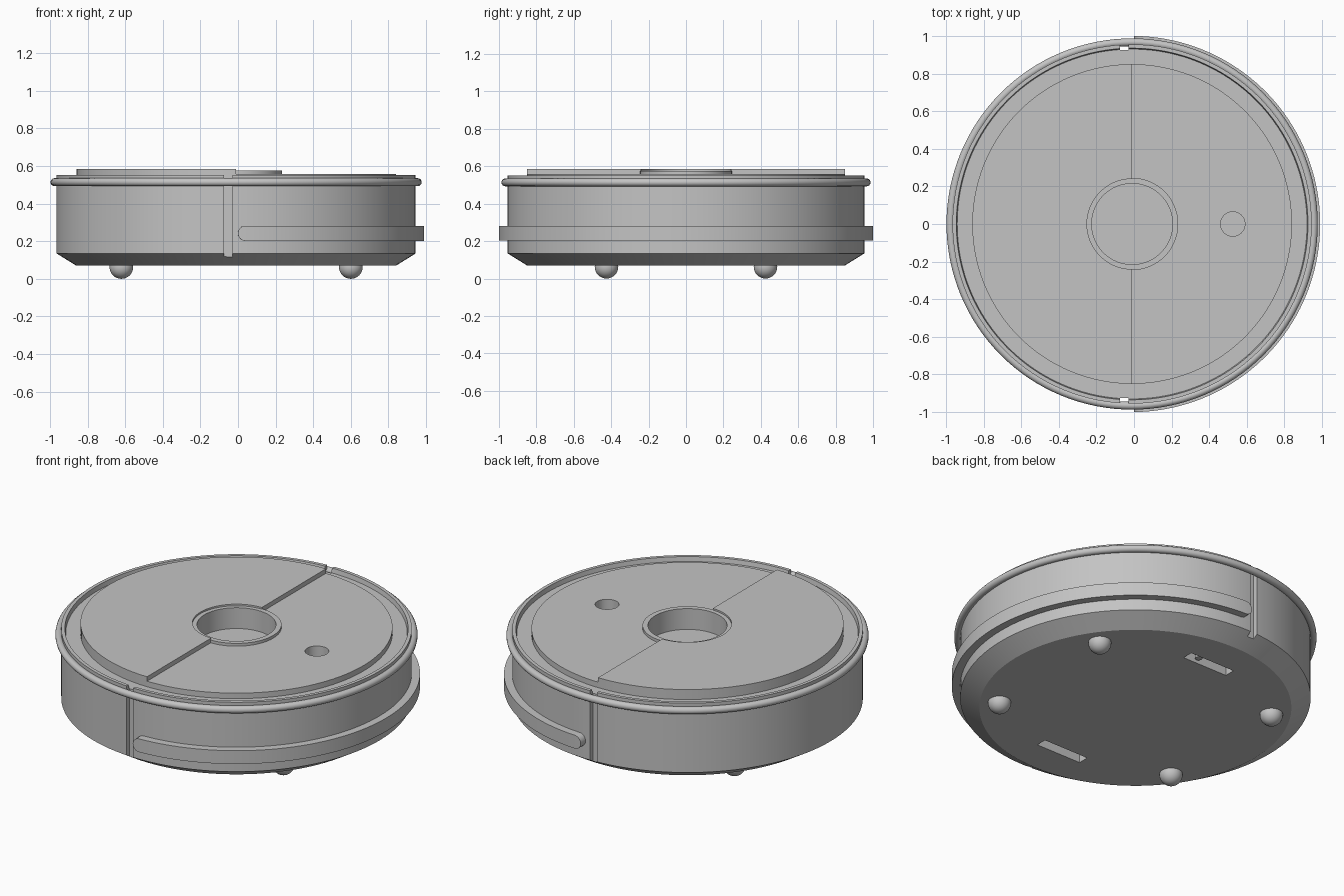
import bpy, bmesh
from math import sin, cos, pi, sqrt, asin

cube = bpy.data.objects.get("Cube")
if cube:
    bpy.data.objects.remove(cube)

CX = -0.01          # axis of the round body
SEGS = 128

grey = bpy.data.materials.new("plain_grey")
grey.use_nodes = True
grey.diffuse_color = (0.55, 0.55, 0.55, 1)
bsdf = grey.node_tree.nodes["Principled BSDF"]
bsdf.inputs["Base Color"].default_value = (0.55, 0.55, 0.55, 1)
bsdf.inputs["Roughness"].default_value = 0.6


def finish(name, bm):
    """Turn a bmesh into a named, coloured object."""
    bmesh.ops.remove_doubles(bm, verts=bm.verts, dist=1e-5)
    bmesh.ops.recalc_face_normals(bm, faces=bm.faces)
    mesh = bpy.data.meshes.new(name)
    bm.to_mesh(mesh)
    bm.free()
    mesh.materials.append(grey)
    obj = bpy.data.objects.new(name, mesh)
    bpy.context.collection.objects.link(obj)
    return obj


def activate(obj):
    bpy.ops.object.select_all(action='DESELECT')
    obj.select_set(True)
    bpy.context.view_layer.objects.active = obj


def smooth(obj):
    activate(obj)
    bpy.ops.object.shade_smooth_by_angle(angle=pi / 6)


def lathe(name, profile, closed=False):
    """Spin an (r, z) profile around the body axis."""
    bm = bmesh.new()
    verts = [bm.verts.new((CX + r, 0, z)) for r, z in profile]
    edges = [bm.edges.new(p) for p in zip(verts, verts[1:])]
    if closed:
        edges.append(bm.edges.new((verts[-1], verts[0])))
    bmesh.ops.spin(bm, geom=verts + edges, cent=(CX, 0, 0), axis=(0, 0, 1),
                   angle=2 * pi, steps=SEGS)
    return finish(name, bm)


def box(name, centre, size):
    bm = bmesh.new()
    bmesh.ops.create_cube(bm, size=1)
    bmesh.ops.scale(bm, vec=size, verts=bm.verts)
    bmesh.ops.translate(bm, vec=centre, verts=bm.verts)
    return finish(name, bm)


def cylinder(name, centre, radius, height):
    bm = bmesh.new()
    bmesh.ops.create_cone(bm, cap_ends=True, segments=40, radius1=radius,
                          radius2=radius, depth=height)
    bmesh.ops.translate(bm, vec=centre, verts=bm.verts)
    return finish(name, bm)


def cut(obj, cutter):
    """Subtract the cutter, then remove it."""
    mod = obj.modifiers.new("cut", 'BOOLEAN')
    mod.operation = 'DIFFERENCE'
    mod.solver = 'EXACT'
    mod.object = cutter
    activate(obj)
    bpy.ops.object.modifier_apply(modifier=mod.name)
    bpy.data.objects.remove(cutter)


def half_plate(name, start, z0, z1):
    """Half of a flat ring, swept through half a turn."""
    bm = bmesh.new()
    steps = SEGS // 2
    ring = []
    for i in range(steps + 1):
        a = start + pi * i / steps
        ring.append([bm.verts.new((CX + r * cos(a), r * sin(a), z))
                     for r, z in ((0.24, z0), (0.85, z0), (0.85, z1), (0.24, z1))])
    for a, b in zip(ring, ring[1:]):
        for k in range(4):
            bm.faces.new((a[k], a[(k + 1) % 4], b[(k + 1) % 4], b[k]))
    bm.faces.new(ring[0])
    bm.faces.new(ring[-1])
    return finish(name, bm)


# Main body: chamfered base, raised top lip, central well
body = lathe("body", [(0, 0.07), (0.85, 0.07), (0.955, 0.135), (0.955, 0.552),
                      (0.935, 0.552), (0.93, 0.525), (0.215, 0.525),
                      (0.215, 0.45), (0, 0.45)])
for side in (-1, 1):
    # Vertical seam groove and underside wheel slot
    cut(body, box("groove_cutter", (-0.052, side * 0.975, 0.35), (0.045, 0.1, 0.8)))
    cut(body, box("slot_cutter", (CX, side * 0.62, 0.07), (0.3, 0.065, 0.12)))
cut(body, cylinder("port_cutter", (0.525, 0, 0.54), 0.065, 0.18))
smooth(body)

# Rounded rim around the top edge
rim = lathe("rim", [(0.966 + 0.021 * cos(t * pi / 8), 0.514 + 0.021 * sin(t * pi / 8))
                    for t in range(16)], closed=True)
smooth(rim)

# Two-level lid
raised_lid = half_plate("raised_lid", pi / 2, 0.52, 0.585)
lower_lid = half_plate("lower_lid", -pi / 2, 0.52, 0.558)
cut(lower_lid, cylinder("port_cutter", (0.525, 0, 0.54), 0.065, 0.18))
for lid in (raised_lid, lower_lid):
    smooth(lid)

# Collar around the central well
collar = lathe("collar", [(0.215, 0.515), (0.245, 0.515), (0.245, 0.575),
                          (0.215, 0.575)], closed=True)
smooth(collar)

# Bumper strip with rounded ends around the left half
bm = bmesh.new()
half, reach = 0.04, pi / 2 - 0.01
end = half / 0.98
angles = [reach - end + end * sin(i * pi / 16) for i in range(8, 0, -1)]
count = 72
angles += [(reach - end) * (1 - 2 * i / count) for i in range(count + 1)]
angles += [-a for a in reversed(angles[:8])]
rows = []
for a in angles:
    over = max(0, abs(a) - (reach - end)) / end
    h = half * sqrt(max(0.0004, 1 - over * over))
    rows.append([bm.verts.new((CX + r * cos(a), r * sin(a), 0.242 + z))
                 for r, z in ((0.945, -h), (1.0, -h), (1.0, h), (0.945, h))])
for a, b in zip(rows, rows[1:]):
    for k in range(4):
        bm.faces.new((a[k], a[(k + 1) % 4], b[(k + 1) % 4], b[k]))
bm.faces.new(rows[0])
bm.faces.new(rows[-1])
smooth(finish("bumper_strip", bm))

# Four ball feet
for sx in (-1, 1):
    for sy in (-1, 1):
        bm = bmesh.new()
        bmesh.ops.create_uvsphere(bm, u_segments=32, v_segments=16, radius=0.063)
        bmesh.ops.translate(bm, vec=(CX + sx * 0.61, sy * 0.425, 0.063), verts=bm.verts)
        foot = finish(f"{'left' if sx > 0 else 'right'}_{'back' if sy > 0 else 'front'}_foot", bm)
        smooth(foot)

# Small post inside the back slot
post = cylinder("slot_post", (0.06, 0.62, 0.11), 0.02, 0.06)
smooth(post)
